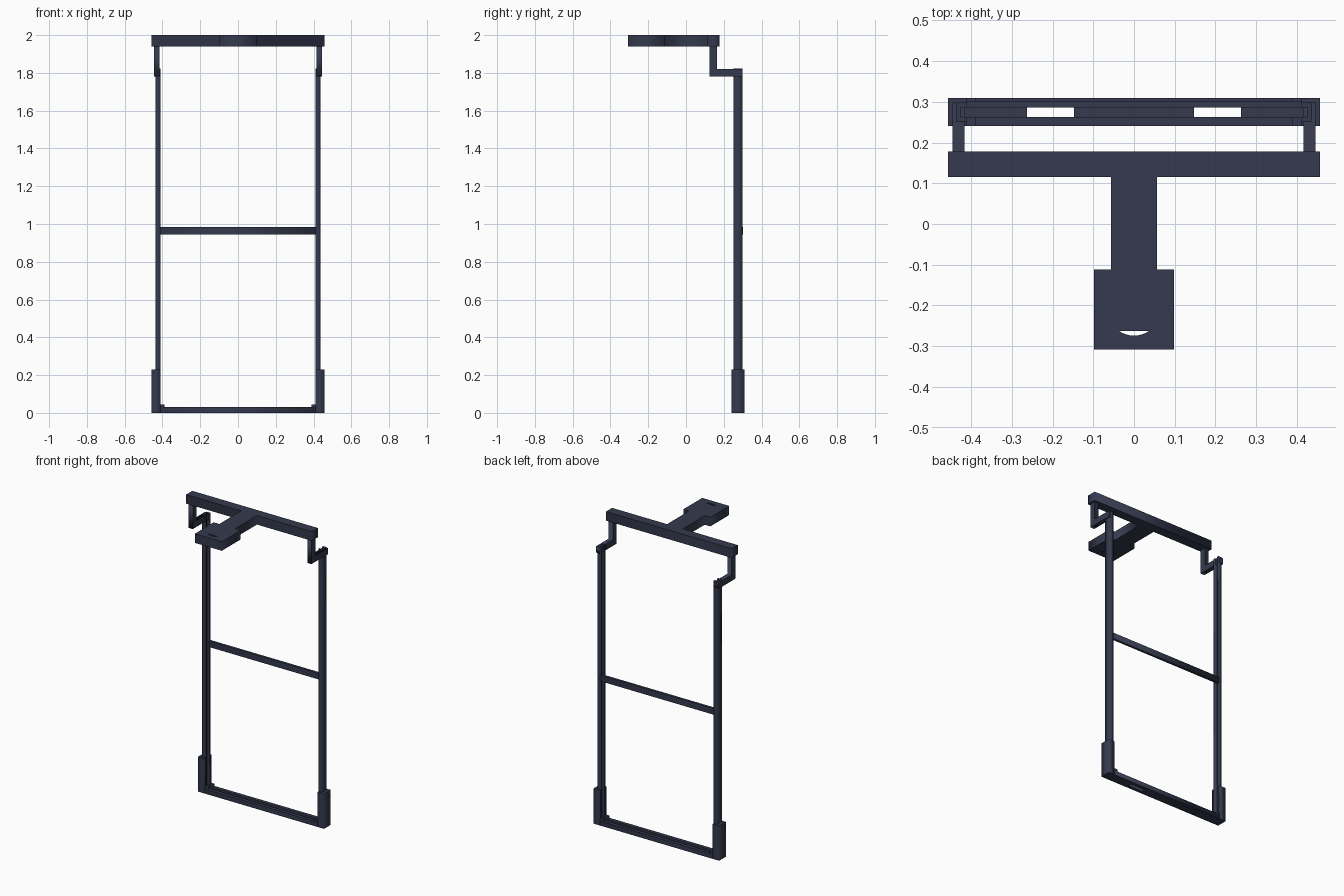
import bpy, math

if "Cube" in bpy.data.objects:
    bpy.data.objects.remove(bpy.data.objects["Cube"])

navy = bpy.data.materials.new("dark_navy")
navy.diffuse_color = (0.035, 0.042, 0.075, 1)
navy.use_nodes = True
navy.node_tree.nodes["Principled BSDF"].inputs["Base Color"].default_value = navy.diffuse_color


def prism(name, outline, lo, hi, axis="z", holes=()):
    """Extrude a 2D outline (with optional holes) along z, or along x for (y, z) outlines."""
    cu = bpy.data.curves.new(name, "CURVE")
    cu.dimensions = "2D"
    cu.fill_mode = "BOTH"
    cu.extrude = (hi - lo) / 2
    for pts in (outline, *holes):
        sp = cu.splines.new("POLY")
        sp.points.add(len(pts) - 1)
        for p, (a, b) in zip(sp.points, pts):
            p.co = (a, b, 0, 1)
        sp.use_cyclic_u = True
    ob = bpy.data.objects.new(name, cu)
    bpy.context.collection.objects.link(ob)
    mid = (lo + hi) / 2
    if axis == "x":
        ob.rotation_euler = (math.pi / 2, 0, math.pi / 2)
        ob.location.x = mid
    else:
        ob.location.z = mid
    bpy.ops.object.select_all(action="DESELECT")
    ob.select_set(True)
    bpy.context.view_layer.objects.active = ob
    bpy.ops.object.convert(target="MESH")
    ob = bpy.context.view_layer.objects.active
    ob.name = name
    ob.data.materials.clear()
    ob.data.materials.append(navy)
    return ob


def rect(x0, x1, y0, y1):
    return [(x0, y0), (x1, y0), (x1, y1), (x0, y1)]


def channel(x0, x1, y0, y1, depth, g0, g1):
    """Section of a U channel that opens toward x0."""
    return [(x0, y0), (x1, y0), (x1, y1), (x0, y1), (x0, g1),
            (x0 + depth, g1), (x0 + depth, g0), (x0, g0)]


def mirrored(pts, s):
    return [(s * a, b) for a, b in pts]


# Top T plate: rear bar, neck and pad with a crescent slit
half = [(0.457, 0.178), (0.457, 0.115), (0.057, 0.115), (0.057, -0.112),
        (0.098, -0.112), (0.098, -0.308)]
t_outline = half + [(-x, y) for x, y in reversed(half)]
R, c = 0.063, 0.037
a = math.asin(c / R)
slit = [(R * math.sin(t), -0.211 - R * math.cos(t))
        for t in (-a + 2 * a * i / 12 for i in range(13))]
prism("top_plate", t_outline, 1.94, 2.0, holes=[slit])

# Side parts, mirrored left and right
for side, s in (("left", -1), ("right", 1)):
    # stepped hanger joining top plate to rail
    step = [(0.125, 1.94), (0.125, 1.78), (0.298, 1.78), (0.298, 1.82),
            (0.165, 1.82), (0.165, 1.94)]
    lo, hi = sorted((s * 0.416, s * 0.446))
    prism(side + "_hanger", step, lo, hi, axis="x")
    # upright channel rail
    prism(side + "_rail", mirrored(channel(0.41, 0.436, 0.251, 0.298, 0.016, 0.263, 0.286), s),
          0.01, 1.823)
    # foot bracket wrapped round the rail
    prism(side + "_foot_bracket",
          mirrored(channel(0.41, 0.457, 0.24, 0.309, 0.026, 0.251, 0.298), s), 0, 0.23)
    # bracket floor and small stops beside the groove
    prism(side + "_foot_floor", mirrored(rect(0.41, 0.436, 0.251, 0.298), s), 0, 0.015)
    for n, (y0, y1) in (("front", (0.24, 0.263)), ("back", (0.286, 0.309))):
        prism(side + "_" + n + "_stop", mirrored(rect(0.388, 0.41, y0, y1), s), 0.03, 0.045)

# Grooved bottom sill with two through slots
section = [(0.24, 0), (0.309, 0), (0.309, 0.03), (0.286, 0.03), (0.286, 0.015),
           (0.263, 0.015), (0.263, 0.03), (0.24, 0.03)]
slots = [(-0.263, -0.147), (0.147, 0.263)]
x = -0.41
rows = [(0.24, 0.263), (0.286, 0.309)]
for n, (y0, y1) in zip(("front", "back"), rows):
    prism("sill_" + n + "_lip", rect(-0.41, 0.41, y0, y1), 0, 0.03)
for n, (x0, x1) in zip(("left", "middle", "right"),
                       ((-0.41, -0.263), (-0.147, 0.147), (0.263, 0.41))):
    prism("sill_" + n + "_floor", rect(x0, x1, 0.263, 0.286), 0, 0.015)

# Middle crossbar
prism("crossbar", rect(-0.412, 0.412, 0.286, 0.302), 0.945, 0.985)
